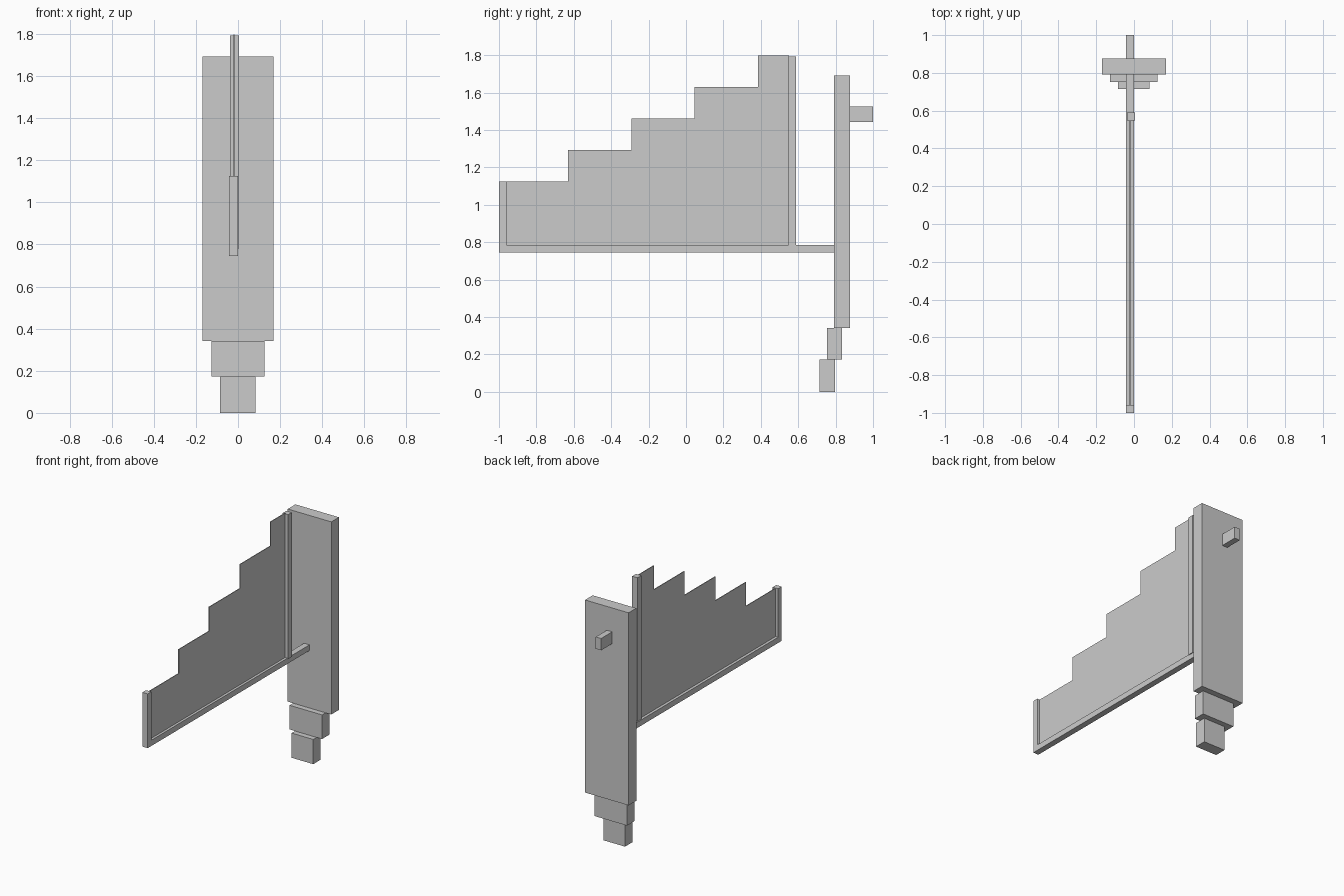
import bpy, bmesh

if "Cube" in bpy.data.objects:
    bpy.data.objects.remove(bpy.data.objects["Cube"])


def box(name, x0, x1, y0, y1, z0, z1):
    bm = bmesh.new()
    bmesh.ops.create_cube(bm, size=1)
    for v in bm.verts:
        v.co = ((x0 + x1) / 2 + v.co.x * (x1 - x0),
                (y0 + y1) / 2 + v.co.y * (y1 - y0),
                (z0 + z1) / 2 + v.co.z * (z1 - z0))
    return finish(name, bm)


def finish(name, bm):
    bmesh.ops.recalc_face_normals(bm, faces=bm.faces[:])
    mesh = bpy.data.meshes.new(name)
    bm.to_mesh(mesh)
    bm.free()
    obj = bpy.data.objects.new(name, mesh)
    bpy.context.collection.objects.link(obj)
    return obj


# Upright board with two narrower stepped blocks at the foot
box("back_board", -0.169, 0.169, 0.792, 0.877, 0.342, 1.692)
box("middle_foot_block", -0.127, 0.125, 0.753, 0.835, 0.173, 0.342)
box("lower_foot_block", -0.085, 0.083, 0.715, 0.797, 0.0, 0.173)

# Peg on the back of the board
box("back_peg", -0.042, 0.0, 0.877, 1.0, 1.442, 1.525)

# Frame: bottom rail and two posts
box("bottom_rail", -0.042, 0.0, -1.0, 0.792, 0.745, 0.785)
box("short_post", -0.042, 0.0, -1.0, -0.96, 0.785, 1.125)
box("tall_post", -0.037, 0.005, 0.547, 0.589, 0.78, 1.792)

# Thin panel with a stair-stepped top
profile = [(0.55, 0.78), (-0.965, 0.78)]
for i in range(5):
    z = 1.123 + i * 0.1685
    start = -0.965 if i == 0 else -0.63 + (i - 1) * 0.338
    end = min(-0.63 + i * 0.338, 0.55)
    profile += [(start, z), (end, z)]
bm = bmesh.new()
face = bm.faces.new([bm.verts.new((-0.0225, y, z)) for y, z in profile])
ext = bmesh.ops.extrude_face_region(bm, geom=[face], use_keep_orig=True)
moved = [g for g in ext["geom"] if isinstance(g, bmesh.types.BMVert)]
bmesh.ops.translate(bm, vec=(0.005, 0, 0), verts=moved)
finish("stepped_panel", bm)
